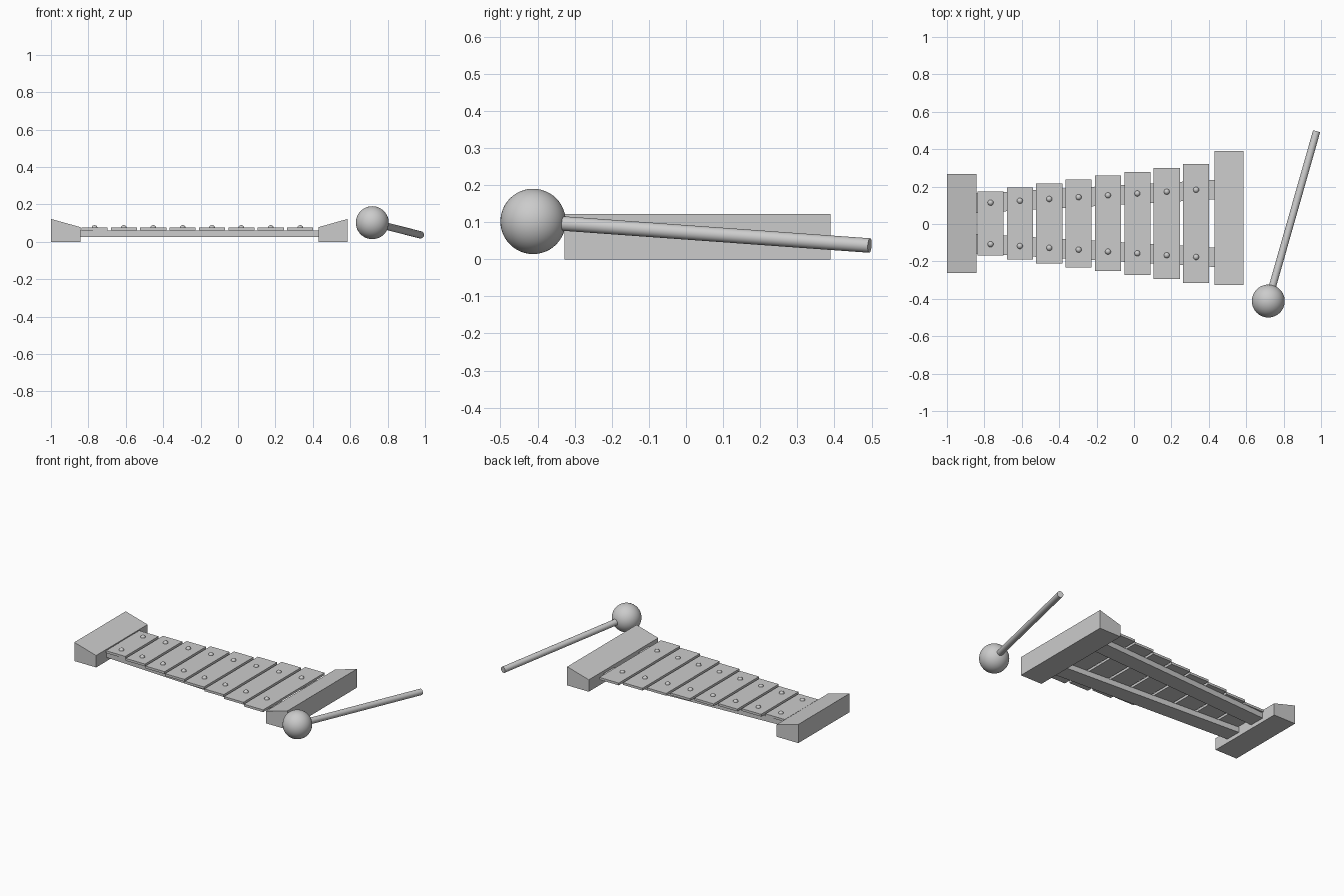
import bpy, bmesh
from mathutils import Vector

if "Cube" in bpy.data.objects:
    bpy.data.objects.remove(bpy.data.objects["Cube"])


def prism(name, outline, axis, lo, hi):
    """Extrude a 2D outline along y (outline is x,z) or z (outline is x,y)."""
    def place(a, b, c):
        return (a, c, b) if axis == 'y' else (a, b, c)
    bm = bmesh.new()
    low = [bm.verts.new(place(a, b, lo)) for a, b in outline]
    high = [bm.verts.new(place(a, b, hi)) for a, b in outline]
    n = len(outline)
    bm.faces.new(low)
    bm.faces.new(high)
    for i in range(n):
        j = (i + 1) % n
        bm.faces.new((low[i], low[j], high[j], high[i]))
    bmesh.ops.recalc_face_normals(bm, faces=bm.faces)
    mesh = bpy.data.meshes.new(name)
    bm.to_mesh(mesh)
    bm.free()
    obj = bpy.data.objects.new(name, mesh)
    bpy.context.collection.objects.link(obj)
    return obj


def ball(name, centre, radius, segments, rings, squash=1.0):
    bpy.ops.mesh.primitive_uv_sphere_add(segments=segments, ring_count=rings,
                                         radius=radius, location=centre)
    obj = bpy.context.object
    obj.name = name
    obj.scale.z = squash
    bpy.ops.object.shade_smooth()
    return obj


# Sloped end blocks
prism("left_end_block", [(-1, 0), (-0.842, 0), (-0.842, 0.078), (-1, 0.122)],
      'y', -0.263, 0.268)
prism("right_end_block", [(0.43, 0), (0.586, 0), (0.586, 0.122), (0.43, 0.078)],
      'y', -0.327, 0.39)

# Two rails spreading apart towards the long bars
MID_Y = 0.003
for side, label in ((1, "back"), (-1, "front")):
    y0, y1, w = MID_Y + side * 0.108, MID_Y + side * 0.181, 0.052
    prism(label + "_rail", [(-0.845, y0 - w), (0.433, y1 - w),
                            (0.433, y1 + w), (-0.845, y0 + w)], 'z', 0.025, 0.06)

# Eight bars of growing length, each with two round pins
for i in range(8):
    x = -0.767 + i * 0.157
    half = 0.172 + i * 0.0208
    prism(f"bar_{i + 1}", [(x - 0.07, MID_Y - half), (x + 0.07, MID_Y - half),
                           (x + 0.07, MID_Y + half), (x - 0.07, MID_Y + half)],
          'z', 0.06, 0.075)
    for side, label in ((1, "back"), (-1, "front")):
        y = MID_Y + side * (0.111 + i * 0.0098)
        ball(f"{label}_pin_{i + 1}", (x, y, 0.075), 0.0155, 16, 8, 0.9)

# Mallet
head = Vector((0.718, -0.412, 0.102))
tip = Vector((0.976, 0.495, 0.037))
ball("mallet_head", head, 0.088, 48, 24)
bpy.ops.mesh.primitive_cylinder_add(vertices=32, radius=0.0195,
                                    depth=(tip - head).length,
                                    location=(head + tip) / 2)
stick = bpy.context.object
stick.name = "mallet_stick"
stick.rotation_euler = (tip - head).to_track_quat('Z', 'Y').to_euler()
bpy.ops.object.shade_smooth_by_angle()
